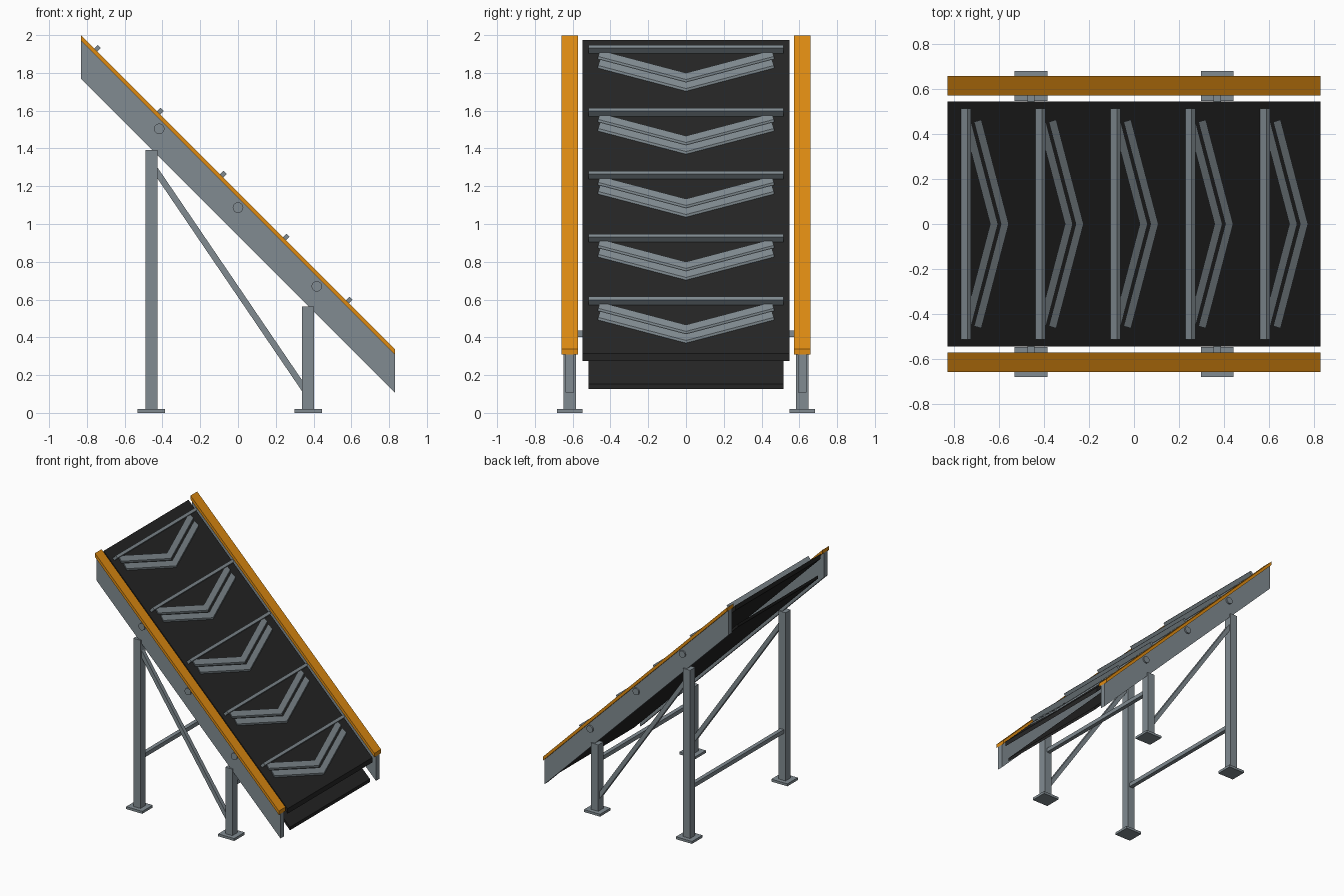
import bpy, bmesh, math
from mathutils import Matrix, Vector

cube = bpy.data.objects.get("Cube")
if cube:
    bpy.data.objects.remove(cube, do_unlink=True)

HALF = 0.83          # half the length of the conveyor in x
BELT_TOP = 1.145     # height of the belt surface at x = 0
SIDE_Y = 0.615       # centre line of side plates and legs


def material(name, rgb):
    m = bpy.data.materials.new(name)
    m.use_nodes = True
    m.diffuse_color = (*rgb, 1)
    m.node_tree.nodes["Principled BSDF"].inputs["Base Color"].default_value = (*rgb, 1)
    return m


STEEL = material("steel grey", (0.22, 0.26, 0.285))
ORANGE = material("safety orange", (0.74, 0.26, 0.006))
RUBBER = material("belt black", (0.018, 0.018, 0.018))


def finish(name, bm, mat, mirror=False):
    bmesh.ops.recalc_face_normals(bm, faces=bm.faces)
    mesh = bpy.data.meshes.new(name)
    bm.to_mesh(mesh)
    bm.free()
    mesh.materials.append(mat)
    obj = bpy.data.objects.new(name, mesh)
    bpy.context.collection.objects.link(obj)
    if mirror:
        mod = obj.modifiers.new("mirror", 'MIRROR')
        mod.use_axis = (False, True, False)
        mod.use_clip = True
    return obj


def add_box(bm, centre, size, turn=0.0):
    """Box turned about the y axis."""
    mat = (Matrix.Translation(centre) @ Matrix.Rotation(turn, 4, 'Y')
           @ Matrix.Diagonal((*size, 1)))
    bmesh.ops.create_cube(bm, size=1, matrix=mat)


def box(name, centre, size, mat, turn=0.0, mirror=False):
    bm = bmesh.new()
    add_box(bm, centre, size, turn)
    return finish(name, bm, mat, mirror)


def add_sloped(bm, outline, low, high):
    """Plan outline raised onto the 45 degree slope, between two heights."""
    rings = [[bm.verts.new((x, y, h - x)) for x, y in outline] for h in (low, high)]
    bm.faces.new(rings[0])
    bm.faces.new(rings[1])
    n = len(outline)
    for i in range(n):
        j = (i + 1) % n
        bm.faces.new((rings[0][i], rings[0][j], rings[1][j], rings[1][i]))


def sloped_slab(name, y0, y1, low, high, mat, mirror=False):
    bm = bmesh.new()
    add_sloped(bm, [(-HALF, y0), (HALF, y0), (HALF, y1), (-HALF, y1)], low, high)
    return finish(name, bm, mat, mirror)


# Belts and side frames
sloped_slab("upper_belt", -0.547, 0.547, BELT_TOP - 0.04, BELT_TOP, RUBBER)
sloped_slab("return_belt", -0.515, 0.515, 0.957, 0.983, RUBBER)
sloped_slab("side_plate", 0.593, 0.637, 0.937, 1.138, STEEL, True)
sloped_slab("orange_rail", 0.573, 0.659, 1.138, 1.169, ORANGE, True)

# Cleats and pairs of chevron ribs along the belt
cleats = bmesh.new()
ribs = bmesh.new()
for i in range(5):
    x = -0.749 + i / 3
    add_box(cleats, (x, 0, BELT_TOP + 0.032 - x), (0.023, 1.03, 0.04), math.radians(45))
    for apex in (0.143, 0.191):
        a = x + apex
        for s in (1, -1):
            add_sloped(ribs, [(a, 0), (a - 0.122, s * 0.465),
                              (a - 0.155, s * 0.455), (a - 0.035, 0)],
                       BELT_TOP - 0.005, BELT_TOP + 0.014)
finish("belt_cleats", cleats, STEEL)
finish("chevron_ribs", ribs, STEEL)

# Roller ends on the outside of the side plates
bm = bmesh.new()
for x in (-0.417, 0, 0.417):
    place = (Matrix.Translation((x, 0.626, 1.087 - x))
             @ Matrix.Rotation(math.radians(90), 4, 'X'))
    bmesh.ops.create_cone(bm, cap_ends=True, segments=16, radius1=0.028,
                          radius2=0.028, depth=0.046, matrix=place)
rollers = finish("roller_ends", bm, STEEL, True)
bpy.context.view_layer.objects.active = rollers
rollers.select_set(True)
bpy.ops.object.shade_smooth_by_angle(angle=math.radians(40))
rollers.select_set(False)

# Legs, feet and cross bars
for name, x, top in (("tall", -0.459, 1.392), ("short", 0.371, 0.562)):
    box(name + "_leg", (x, SIDE_Y, top / 2), (0.064, 0.066, top), STEEL, mirror=True)
    box(name + "_foot", (x, SIDE_Y, 0.01), (0.145, 0.134, 0.02), STEEL, mirror=True)
    box(name + "_cross_bar", (x, 0, 0.419), (0.033, 2 * SIDE_Y, 0.033), STEEL)

# Diagonal braces between tall and short legs
start, end = Vector((-0.459, SIDE_Y, 1.318)), Vector((0.371, SIDE_Y, 0.097))
run = end - start
box("diagonal_brace", (start + end) / 2, (run.length, 0.033, 0.033), STEEL,
    math.atan2(-run.z, run.x), True)
